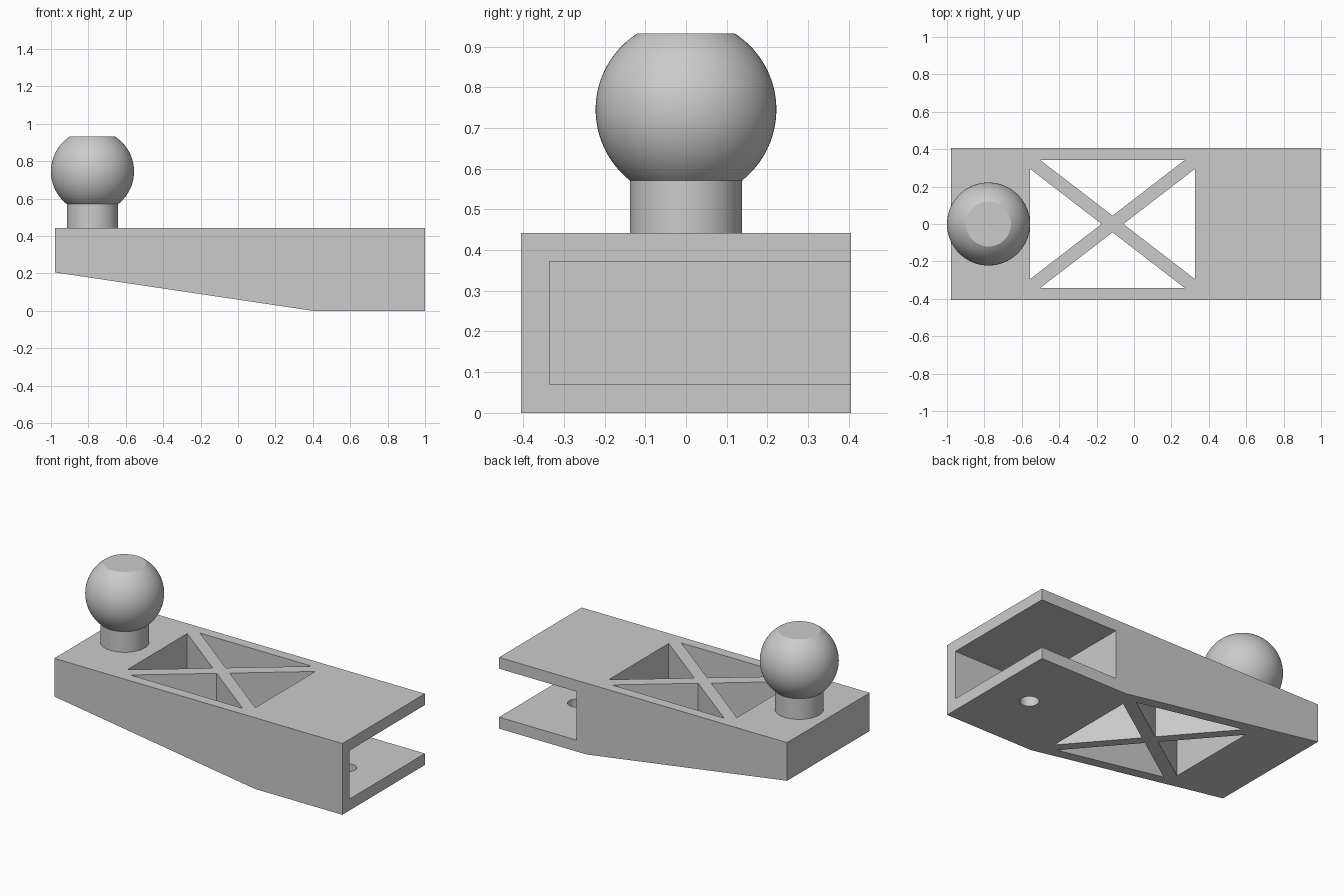
import bpy, bmesh, math

cube = bpy.data.objects.get("Cube")
if cube:
    bpy.data.objects.remove(cube, do_unlink=True)

# Single plain grey
GREY = (0.6, 0.6, 0.6, 1.0)
grey = bpy.data.materials.new("plain grey")
grey.diffuse_color = GREY
grey.use_nodes = True
bsdf = next(n for n in grey.node_tree.nodes if n.type == 'BSDF_PRINCIPLED')
bsdf.inputs["Base Color"].default_value = GREY


def finish(name, bm):
    bmesh.ops.recalc_face_normals(bm, faces=bm.faces[:])
    mesh = bpy.data.meshes.new(name)
    bm.to_mesh(mesh)
    bm.free()
    mesh.materials.append(grey)
    obj = bpy.data.objects.new(name, mesh)
    bpy.context.collection.objects.link(obj)
    return obj


def prism(name, points, offset):
    """Extrude a closed outline of 3D points along an offset."""
    bm = bmesh.new()
    face = bm.faces.new([bm.verts.new(p) for p in points])
    ext = bmesh.ops.extrude_face_region(bm, geom=[face], use_keep_orig=True)
    moved = [g for g in ext["geom"] if isinstance(g, bmesh.types.BMVert)]
    bmesh.ops.translate(bm, vec=offset, verts=moved)
    return finish(name, bm)


def lathe(name, profile, x, steps=96):
    """Revolve (radius, z) points that start and end on the axis."""
    bm = bmesh.new()
    verts = [bm.verts.new((x + r, 0, z)) for r, z in profile]
    edges = [bm.edges.new(pair) for pair in zip(verts, verts[1:])]
    bmesh.ops.spin(bm, geom=verts + edges, cent=(x, 0, 0), axis=(0, 0, 1),
                   angle=math.tau, steps=steps)
    bmesh.ops.remove_doubles(bm, verts=bm.verts[:], dist=1e-5)
    return finish(name, bm)


def activate(obj):
    bpy.ops.object.select_all(action='DESELECT')
    obj.select_set(True)
    bpy.context.view_layer.objects.active = obj


def cut(target, cutter):
    cutter.hide_render = True
    mod = target.modifiers.new("cut", 'BOOLEAN')
    mod.operation = 'DIFFERENCE'
    mod.solver = 'EXACT'
    mod.object = cutter
    activate(target)
    bpy.ops.object.modifier_apply(modifier=mod.name)
    bpy.data.objects.remove(cutter, do_unlink=True)


# Tapered arm body
W, TOP = 0.405, 0.442
side = [(-0.978, 0.205), (0.40, 0), (1, 0), (1, TOP), (-0.978, TOP)]
body = prism("arm_body", [(x, -W, z) for x, z in side], (0, 2 * W, 0))

# Slot open at the end and at the back
slot = [(0.47, -0.335), (1.2, -0.335), (1.2, 0.6), (0.47, 0.6)]
cut(body, prism("slot_cutter", [(x, y, 0.071) for x, y in slot], (0, 0, 0.301)))

# Four triangular windows that leave crossed braces
CX, HX, HY, TIP_X, TIP_Y = -0.115, 0.44, 0.341, 0.058, 0.0445
slope = 0.77
bx, by = (HY - TIP_Y) / slope, (HX - TIP_X) * slope
for s in (1, -1):
    triangles = (
        [(CX, s * TIP_Y), (CX + bx, s * HY), (CX - bx, s * HY)],
        [(CX + s * TIP_X, 0), (CX + s * HX, by), (CX + s * HX, -by)],
    )
    for tri in triangles:
        cut(body, prism("window_cutter", [(x, y, -0.2) for x, y in tri], (0, 0, 1)))

# Screw hole through the lower plate
cut(body, lathe("hole_cutter", [(0, -0.1), (0.053, -0.1), (0.053, 0.2), (0, 0.2)],
                0.75, 48))

# Ball with flattened top, on a round post
R, CZ, POST, FLAT = 0.222, 0.745, 0.1375, 0.12
a0 = -math.acos(POST / R)
a1 = math.acos(FLAT / R)
N = 36
arc = [(R * math.cos(a), CZ + R * math.sin(a))
       for a in (a0 + (a1 - a0) * i / N for i in range(N + 1))]
ball = lathe("ball_stud", [(0, TOP - 0.01), (POST, TOP - 0.01)] + arc
             + [(0, arc[-1][1])], -0.778)

for obj in (body, ball):
    activate(obj)
    bpy.ops.object.shade_smooth_by_angle(angle=math.radians(30))
